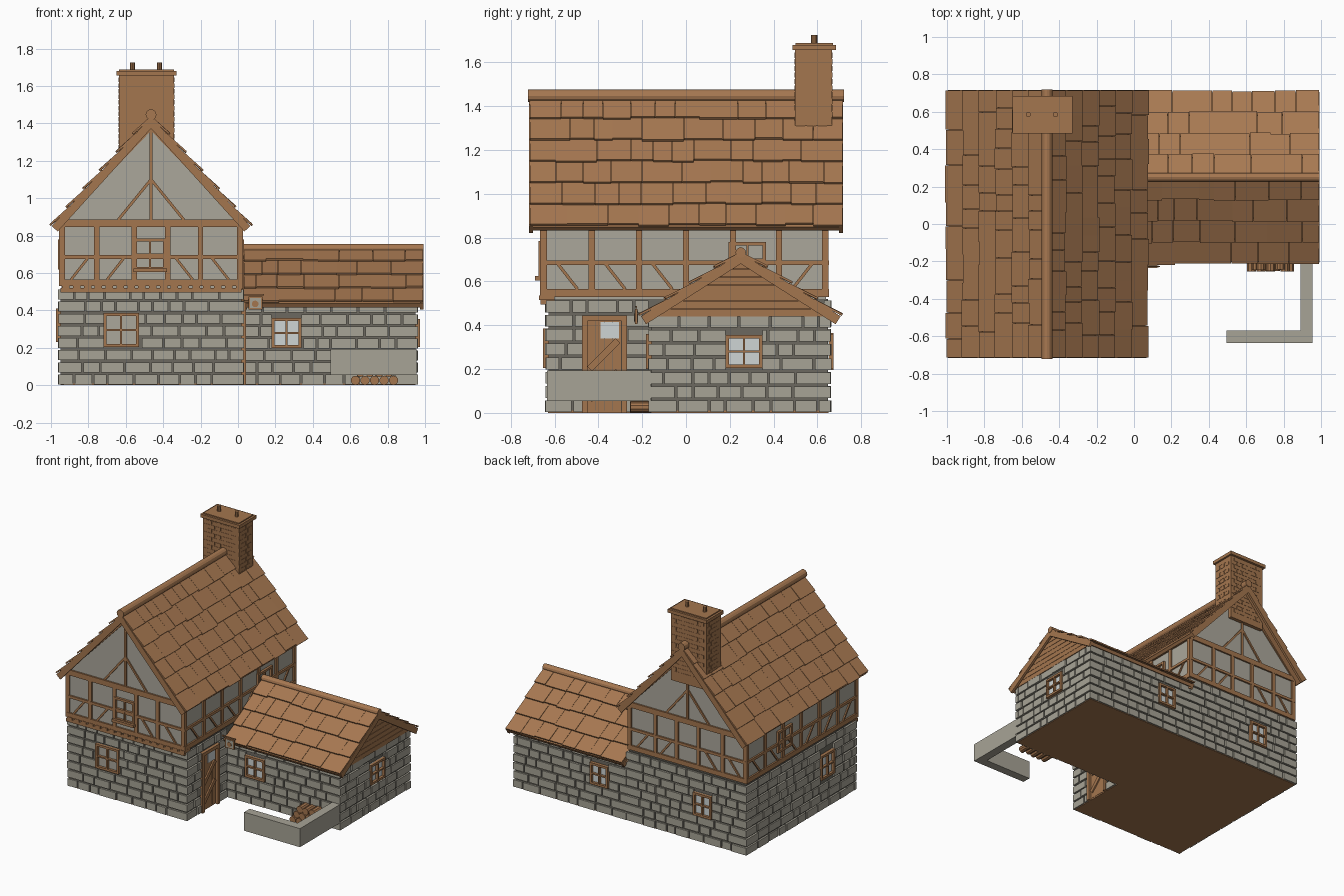
import bpy, bmesh, math, random
from mathutils import Matrix, Vector

if "Cube" in bpy.data.objects:
    bpy.data.objects.remove(bpy.data.objects["Cube"])

random.seed(4)


def material(name, rgb):
    m = bpy.data.materials.new(name)
    m.diffuse_color = (*rgb, 1)
    m.use_nodes = True
    m.node_tree.nodes["Principled BSDF"].inputs["Base Color"].default_value = m.diffuse_color
    return m


STONE = material("grey stone", (0.39, 0.37, 0.305))
MORTAR = material("dark mortar", (0.15, 0.14, 0.115))
PLASTER = material("plaster", (0.41, 0.39, 0.33))
WOOD = material("brown timber", (0.37, 0.18, 0.077))
ROOF = material("brown shingle", (0.39, 0.19, 0.083))
GLASS = material("pale glass", (0.62, 0.66, 0.66))

FRONT, RIGHT, BACK, LEFT = 0, 90, 180, 270


class Part:
    """Collects boxes, bars and cylinders into one named object."""
    def __init__(self, name, mat):
        self.name, self.mat, self.bm = name, mat, bmesh.new()

    def cube(self, m, lo, hi):
        lo, hi = Vector(lo), Vector(hi)
        s = Matrix.Diagonal((*(hi - lo), 1))
        bmesh.ops.create_cube(self.bm, size=1, matrix=m @ Matrix.Translation((lo + hi) / 2) @ s)

    def box(self, x0, x1, y0, y1, z0, z1):
        self.cube(Matrix(), (x0, y0, z0), (x1, y1, z1))

    # side = wall direction, u along wall, v up, w outward from centre
    def wall(self, side, u0, u1, v0, v1, w0, w1, c=(0, 0)):
        m = Matrix.Translation((*c, 0)) @ Matrix.Rotation(math.radians(side), 4, 'Z')
        self.cube(m, (u0, -w1, v0), (u1, -w0, v1))

    def bar(self, side, a, b, width, w0, w1):
        d = Vector((b[0] - a[0], 0, b[1] - a[1]))
        m = (Matrix.Rotation(math.radians(side), 4, 'Z') @ Matrix.Translation((a[0], 0, a[1]))
             @ Matrix.Rotation(-math.atan2(d.z, d.x), 4, 'Y'))
        self.cube(m, (0, -w1, -width / 2), (d.length, -w0, width / 2))

    def rod(self, p, q, r, n=12):
        p, q = Vector(p), Vector(q)
        m = Matrix.Translation((p + q) / 2) @ (q - p).to_track_quat('Z', 'Y').to_matrix().to_4x4()
        bmesh.ops.create_cone(self.bm, cap_ends=True, segments=n, radius1=r, radius2=r,
                              depth=(q - p).length, matrix=m)

    def prism(self, side, pts, w0, w1):
        m = Matrix.Rotation(math.radians(side), 4, 'Z')
        f = [self.bm.verts.new(m @ Vector((u, -w1, v))) for u, v in pts]
        b = [self.bm.verts.new(m @ Vector((u, -w0, v))) for u, v in pts]
        self.bm.faces.new(f)
        self.bm.faces.new(b[::-1])
        for i in range(len(pts)):
            j = (i + 1) % len(pts)
            self.bm.faces.new((f[j], f[i], b[i], b[j]))

    def done(self):
        bmesh.ops.recalc_face_normals(self.bm, faces=self.bm.faces)
        me = bpy.data.meshes.new(self.name)
        self.bm.to_mesh(me)
        self.bm.free()
        me.materials.append(self.mat)
        ob = bpy.data.objects.new(self.name, me)
        bpy.context.collection.objects.link(ob)


def stones(p, side, u0, u1, top, w, holes=()):
    """Rows of random stones, cut back where they meet an opening."""
    rows = round(top / 0.0625)
    h = top / rows
    for r in range(rows):
        z0, z1 = r * h + 0.004, (r + 1) * h - 0.008
        u = u0
        while u < u1 - 0.001:
            e = u + random.uniform(0.07, 0.15)
            if u1 - e < 0.05:
                e = u1
            spans = [(u, e - (0.01 if e < u1 else 0))]
            for a, b, c, d in holes:
                if z1 > c and z0 < d:
                    spans = [s for x, y in spans for s in ((x, min(y, a)), (max(x, b), y))]
            for x, y in spans:
                if y - x > 0.008:
                    p.wall(side, x, y, z0, z1, w - 0.03, w + random.uniform(-0.003, 0.003))
            u = e


# Ground floor walls
core = Part("wall_core", MORTAR)
core.box(-0.948, 0.018, -0.628, 0.648, 0.008, 0.52)
core.box(0, 0.948, -0.158, 0.648, 0.008, 0.45)
core.done()
floor = Part("floor", WOOD)
floor.box(-0.95, 0.02, -0.63, 0.65, 0, 0.01)
floor.box(0.02, 0.95, -0.16, 0.65, 0, 0.01)
floor.done()

# Windows: side, centre u, centre v, width, height, wall plane, pane material
WINDOWS = [
    (FRONT, -0.625, 0.295, 0.19, 0.18, 0.64, PLASTER),
    (FRONT, 0.26, 0.28, 0.16, 0.16, 0.17, GLASS),
    (RIGHT, 0.265, 0.28, 0.17, 0.15, 0.96, GLASS),
    (BACK, 0.60, 0.28, 0.15, 0.17, 0.66, GLASS),
    (BACK, -0.25, 0.28, 0.15, 0.16, 0.66, GLASS),
    (LEFT, 0.29, 0.32, 0.16, 0.18, 0.96, GLASS),
    (FRONT, -0.47, 0.70, 0.17, 0.17, 0.66, PLASTER),
    (RIGHT, 0.28, 0.70, 0.17, 0.16, 0.02, GLASS),
    (LEFT, -0.20, 0.70, 0.17, 0.16, 0.95, GLASS)]


def holes(side, w):
    return [(u - a / 2, u + a / 2, v - b / 2, v + b / 2)
            for s, u, v, a, b, d, _ in WINDOWS if s == side and d == w and v < 0.5]


masonry = Part("stone_blocks", STONE)
stones(masonry, FRONT, -0.96, 0.03, 0.52, 0.64, holes(FRONT, 0.64))
stones(masonry, LEFT, -0.66, 0.64, 0.52, 0.96, holes(LEFT, 0.96))
stones(masonry, BACK, -0.03, 0.96, 0.52, 0.66, holes(BACK, 0.66))
stones(masonry, BACK, -0.96, -0.03, 0.45, 0.66, holes(BACK, 0.66))
stones(masonry, RIGHT, -0.17, 0.66, 0.45, 0.96, holes(RIGHT, 0.96))
stones(masonry, FRONT, 0.03, 0.96, 0.45, 0.17, holes(FRONT, 0.17))
stones(masonry, RIGHT, -0.64, -0.17, 0.52, 0.03, [(-0.475, -0.27, 0, 0.445)])
masonry.done()

frames = Part("window_frames", WOOD)
panes = {GLASS: Part("window_panes", GLASS), PLASTER: Part("front_window_panes", PLASTER)}
for s, u, v, a, b, w, mat in WINDOWS:
    l, r, lo, hi, t = u - a / 2, u + a / 2, v - b / 2, v + b / 2, 0.016
    panes[mat].wall(s, l, r, lo, hi, w - 0.015, w - 0.007)
    for x0, x1, z0, z1 in ((l, l + t, lo, hi), (r - t, r, lo, hi), (l, r, hi - t, hi), (l, r, lo, lo + t),
                           (u - 0.005, u + 0.005, lo, hi), (l, r, v - 0.005, v + 0.005)):
        frames.wall(s, x0, x1, z0, z1, w - 0.02, w + 0.012)
frames.wall(FRONT, -0.56, -0.38, 0.605, 0.625, 0.65, 0.69)

# Door with diagonal brace and small pane
for a, b, c, d in ((-0.475, -0.45, 0, 0.44), (-0.295, -0.27, 0, 0.44), (-0.475, -0.27, 0.42, 0.445)):
    frames.wall(RIGHT, a, b, c, d, 0.0, 0.042)
frames.done()
door = Part("door", WOOD)
for i in range(4):
    door.wall(RIGHT, -0.45 + i * 0.039, -0.413 + i * 0.039, 0.01, 0.42, 0.0, 0.022)
door.bar(RIGHT, (-0.44, 0.06), (-0.31, 0.19), 0.03, 0.0, 0.032)
door.bar(RIGHT, (-0.44, 0.2), (-0.31, 0.33), 0.03, 0.0, 0.032)
door.done()
panes[GLASS].wall(RIGHT, -0.39, -0.305, 0.34, 0.415, 0.02, 0.026)
for p in panes.values():
    p.done()

# Timber framed upper floor
upper = Part("upper_walls", PLASTER)
upper.box(-0.945, 0.015, -0.655, 0.64, 0.51, 0.885)
upper.prism(FRONT, [(-0.945, 0.88), (0.015, 0.88), (-0.465, 1.39)], -0.64, 0.655)
upper.done()

beams = Part("timber_frame", WOOD)
XS = [-0.94, -0.755, -0.555, -0.375, -0.2, 0.01]
YS = [-0.65, -0.43, -0.215, 0, 0.215, 0.425, 0.635]
for side, us, w in ((FRONT, XS, 0.655), (BACK, [-x for x in XS[::-1]], 0.64),
                    (RIGHT, YS, 0.015), (LEFT, [-y for y in YS[::-1]], 0.945)):
    w0, w1, n = w - 0.02, w + 0.012, len(us) - 1
    for z0, z1 in ((0.53, 0.565), (0.675, 0.695), (0.845, 0.885)):
        beams.wall(side, us[0] - 0.015, us[-1] + 0.015, z0, z1, w0, w1)
    for u in us:
        beams.wall(side, u - 0.014, u + 0.014, 0.53, 0.87, w0, w1 - 0.001)
    flip = side in (RIGHT, LEFT)
    for i in range(n):
        if n % 2 and i == n // 2:
            continue
        c, k = (us[i] + us[i + 1]) / 2, 0.045 if (i < n / 2) != flip else -0.045
        beams.bar(side, (c - k, 0.565), (c + k, 0.68), 0.014, w0, w1 - 0.003)
# Gable posts and braces
for side, c, w in ((FRONT, -0.465, 0.655), (BACK, 0.465, 0.64)):
    beams.wall(side, c - 0.008, c + 0.008, 0.88, 1.38, w - 0.02, w + 0.01)
    for k in (-1, 1):
        beams.bar(side, (c, 1.1), (c + k * 0.175, 0.885), 0.015, w - 0.02, w + 0.009)
        beams.bar(side, (c, 1.375), (c + k * 0.47, 0.885), 0.02, w - 0.02, w + 0.008)
# Jetty beam and joist ends
beams.box(-0.95, 0.02, -0.665, -0.6, 0.495, 0.52)
for i in range(17):
    x = -0.94 + i * 0.058
    beams.box(x, x + 0.04, -0.67, -0.6, 0.515, 0.535)
beams.done()


def roof(name, ridge, down, length, courses):
    """One slope: deck, end boards and overlapping random shingles."""
    d = Vector(down)
    L = d.length
    d.normalize()
    side = Vector((d.y, -d.x, 0)).normalized()
    n = side.cross(d)
    if n.z < 0:
        side, n = -side, -n
    m = Matrix((side, d, n)).transposed().to_4x4()
    m.translation = ridge
    h = length / 2
    deck = Part(name + "_deck", WOOD)
    deck.cube(m, (-h, 0, -0.028), (h, L, -0.004))
    for k in (-1, 1):
        x = k * (h - 0.008)
        deck.cube(m, (x - 0.009, 0, -0.042), (x + 0.009, L, 0.001))
    deck.done()
    p = Part(name + "_shingles", ROOF)
    step = L / courses
    for c in range(courses):
        x = -h
        while x < h - 0.001:
            e = x + random.uniform(0.08, 0.2)
            if h - e < 0.06:
                e = h
            t = m @ Matrix.Translation((0, c * step, 0)) @ Matrix.Rotation(-random.uniform(0.08, 0.11), 4, 'X').inverted()
            low = step + random.uniform(-0.006, 0.006)
            # tilt so the lower edge stands proud of the course below
            p.cube(t, (x, -0.01, -0.006), (e - 0.002, low, 0.004))
            x = e
    p.done()


for k in (-1, 1):
    roof("main_roof_" + ("right" if k > 0 else "left"), (-0.465, 0, 1.435), (k * 0.53, 0, -0.585), 1.43, 6)
    roof("wing_roof_" + ("back" if k > 0 else "front"), (0.51, 0.25, 0.73), (0, k * 0.455, -0.29), 0.96, 4)
ridges = Part("ridge_caps", ROOF)
ridges.rod((-0.465, -0.722, 1.447), (-0.465, 0.72, 1.447), 0.029)
ridges.rod((0.03, 0.25, 0.732), (0.992, 0.25, 0.732), 0.024)
ridges.done()

# Boarded gable of the wing
gable = Part("wing_gable", WOOD)
gable.prism(RIGHT, [(-0.17, 0.44), (0.67, 0.44), (0.25, 0.7)], 0.02, 0.95)
for i in range(7):
    a, b = 0.44 + i * 0.036, 0.474 + i * 0.036
    ha, hb = [max(0.01, 0.42 * (0.705 - z) / 0.265) for z in (a, b)]
    gable.prism(RIGHT, [(0.25 - ha, a), (0.25 + ha, a), (0.25 + hb, b), (0.25 - hb, b)], 0.94, 0.964)
gable.done()

# Chimney
stack = Part("chimney", WOOD)
stack.box(-0.636, -0.342, 0.498, 0.667, 1.15, 1.66)
stack.box(-0.65, -0.328, 0.485, 0.685, 1.655, 1.68)
stack.box(-0.635, -0.343, 0.5, 0.67, 1.68, 1.688)
for side, half, w in ((0, 0.147, 0.0845), (90, 0.0845, 0.147), (180, 0.147, 0.0845), (270, 0.0845, 0.147)):
    for r in range(15):
        u = -half + (0.004 if r % 2 else 0.03)
        while u < half - 0.045:
            stack.wall(side, u, u + 0.042, 1.2 + r * 0.03, 1.224 + r * 0.03, w - 0.01, w + 0.002, (-0.489, 0.5825))
            u += 0.05
for x in (-0.565, -0.42):
    stack.rod((x, 0.585, 1.68), (x, 0.585, 1.725), 0.014, 10)
stack.done()

# Yard wall
yard = Part("yard_wall", STONE)
yard.box(0.495, 0.955, -0.635, -0.57, 0.055, 0.193)
yard.box(0.89, 0.955, -0.57, -0.16, 0.055, 0.193)
yard.done()

# Log pile
logs = Part("log_pile", WOOD)
for r in range(3):
    for i in range(5 - r):
        x, z = 0.628 + 0.051 * (i + r / 2), 0.026 + r * 0.043
        logs.rod((x, -0.255 + random.uniform(0, 0.012), z), (x, -0.16, z), 0.025, 10)
logs.done()

# Hanging sign
sign = Part("hanging_sign", WOOD)
sign.box(0.055, 0.13, -0.232, -0.222, 0.405, 0.475)
sign.box(0.02, 0.14, -0.23, -0.224, 0.48, 0.488)
for x in (0.07, 0.115):
    sign.box(x, x + 0.004, -0.229, -0.225, 0.47, 0.482)
sign.rod((0.092, -0.2365, 0.435), (0.092, -0.222, 0.435), 0.018)
sign.done()
face = Part("sign_face", STONE)
face.box(0.063, 0.122, -0.234, -0.22, 0.413, 0.467)
face.done()
